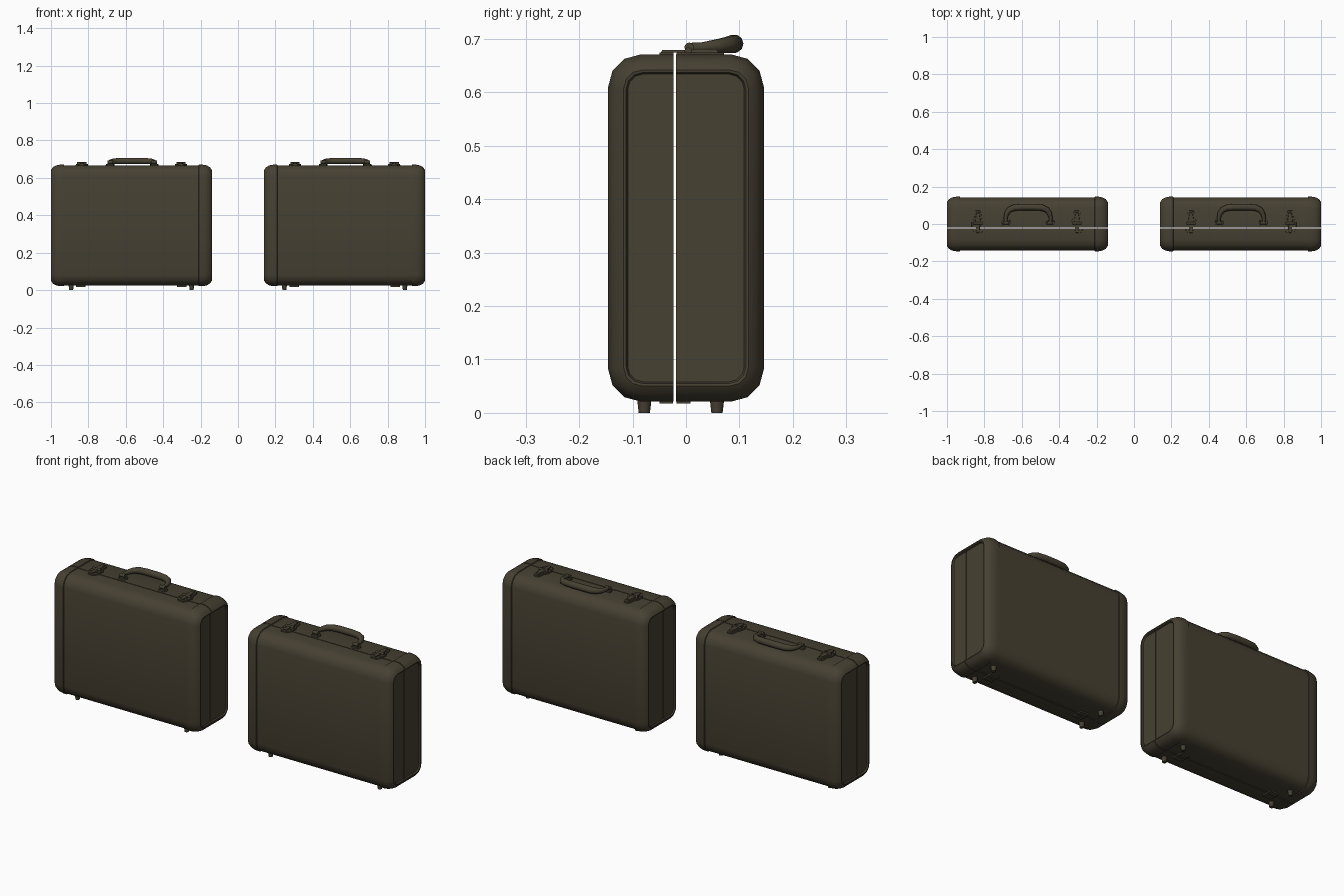
import bpy, bmesh, math
from mathutils import Vector, Matrix

cube = bpy.data.objects.get("Cube")
if cube:
    bpy.data.objects.remove(cube, do_unlink=True)

olive = bpy.data.materials.new("dark olive leather")
olive.use_nodes = True
COLOUR = (0.062, 0.052, 0.032, 1)
olive.diffuse_color = COLOUR
bsdf = olive.node_tree.nodes["Principled BSDF"]
bsdf.inputs["Base Color"].default_value = COLOUR
bsdf.inputs["Roughness"].default_value = 0.7

MID_Z, HALF_Y, HALF_Z = 0.346, 0.146, 0.325
TOP = MID_Z + HALF_Z
SEAM, GAP = -0.021, 0.002


def finish(name, bm, angle=35):
    bmesh.ops.recalc_face_normals(bm, faces=bm.faces)
    mesh = bpy.data.meshes.new(name)
    bm.to_mesh(mesh)
    bm.free()
    mesh.materials.append(olive)
    ob = bpy.data.objects.new(name, mesh)
    bpy.context.collection.objects.link(ob)
    bpy.ops.object.select_all(action='DESELECT')
    ob.select_set(True)
    bpy.context.view_layer.objects.active = ob
    bpy.ops.object.shade_smooth_by_angle(angle=math.radians(angle))
    return ob


def skin(bm, rings):
    """Join equal-length closed rings and cap both ends."""
    loops = [[bm.verts.new(p) for p in ring] for ring in rings]
    n = len(loops[0])
    for a, b in zip(loops, loops[1:]):
        for i in range(n):
            j = (i + 1) % n
            bm.faces.new((a[i], a[j], b[j], b[i]))
    bm.faces.new(loops[0])
    bm.faces.new(loops[-1])


def section(x, inset):
    """Rounded rectangle across the case at x."""
    r = 0.062 - inset * 0.9
    hy, hz = HALF_Y - inset - r, HALF_Z - inset - r
    pts = []
    for q, (sy, sz) in enumerate([(1, 1), (-1, 1), (-1, -1), (1, -1)]):
        for k in range(4):
            a = math.radians(90 * q + 30 * k)
            pts.append((x, sy * hy + r * math.cos(a), MID_Z + sz * hz + r * math.sin(a)))
    return pts


def shell(name, cx, side):
    """One half of the case, cut off at the seam."""
    half = [(0.422, 0.037), (0.429, 0.034), (0.43, 0.029), (0.42, 0.014), (0.402, 0.004),
            (0.38, 0), (0.361, 0), (0.359, 0.004)]
    stations = [(-x, i) for x, i in half] + [(x, i) for x, i in reversed(half)]
    bm = bmesh.new()
    skin(bm, [section(cx + x, i) for x, i in stations])
    cut = bmesh.ops.bisect_plane(bm, geom=bm.verts[:] + bm.edges[:] + bm.faces[:],
                                 plane_co=(0, SEAM + side * GAP, 0),
                                 plane_no=(0, -side, 0), clear_outer=True)
    edges = [e for e in cut["geom_cut"] if isinstance(e, bmesh.types.BMEdge)]
    bmesh.ops.triangle_fill(bm, edges=edges, use_beauty=True)
    finish(name, bm)


def prism(bm, outline, z0, z1, cx, shrink=1.0):
    """Upright block from a mirrored outline of (half width, y)."""
    pts = [(w, y) for w, y in outline] + [(-w, y) for w, y in reversed(outline)]
    my = sum(y for _, y in outline) / len(outline)
    skin(bm, [[(cx + w * s, my + (y - my) * s, z) for w, y in pts]
              for z, s in ((z0, 1), (z1, shrink))])


def rod(bm, centre, radius, depth, axis='Z', taper=1.0):
    rot = Matrix.Rotation(math.pi / 2, 4, 'Y') if axis == 'X' else Matrix()
    bmesh.ops.create_cone(bm, cap_ends=True, segments=12, radius1=radius * taper,
                          radius2=radius, depth=depth,
                          matrix=Matrix.Translation(centre) @ rot)


def latch(name, x):
    bm = bmesh.new()
    # rear plate and front catch, either side of the seam
    prism(bm, [(0.012, 0.072), (0.018, 0.06), (0.02, 0.03), (0.033, 0.01), (0.033, SEAM + GAP)],
          TOP - 0.008, TOP + 0.003, x, 0.97)
    prism(bm, [(0.033, SEAM - GAP), (0.026, -0.036), (0.017, -0.05)],
          TOP - 0.008, TOP + 0.003, x, 0.97)
    # raised lever and hooked tongue
    prism(bm, [(0.008, 0.062), (0.013, 0.035), (0.017, 0.0)], TOP, TOP + 0.01, x, 0.85)
    prism(bm, [(0.011, 0.005), (0.011, -0.03), (0.007, -0.047)],
          TOP + 0.003, TOP + 0.008, x, 0.9)
    rod(bm, (x, 0.004, TOP + 0.006), 0.007, 0.05, 'X')
    finish(name, bm)


def handle(name, cx):
    # grip tube, thin at the pivots and thick across the hand
    half = [(0.118, 0.008, 0.684, 0.009), (0.121, 0.03, 0.684, 0.010), (0.115, 0.055, 0.686, 0.013),
            (0.1, 0.076, 0.688, 0.0155), (0.075, 0.087, 0.69, 0.017), (0.035, 0.09, 0.691, 0.0175)]
    path = [(-x, y, z, r) for x, y, z, r in half] + half[::-1]
    pts = [Vector(p[:3]) for p in path]
    rings = []
    for i, p in enumerate(pts):
        along = (pts[min(i + 1, len(pts) - 1)] - pts[max(i - 1, 0)]).normalized()
        side = along.cross(Vector((0, 0, 1))).normalized()
        up = side.cross(along)
        centre, r = p + Vector((cx, 0, 0)), path[i][3]
        rings.append([centre + r * (math.cos(k * math.pi / 5) * side + math.sin(k * math.pi / 5) * up)
                      for k in range(10)])
    bm = bmesh.new()
    skin(bm, rings)
    finish(name, bm, 50)


def handle_mount(name, x):
    bm = bmesh.new()
    prism(bm, [(0.02, 0.022), (0.024, 0.01), (0.018, -0.008)], TOP - 0.008, TOP + 0.004, x, 0.92)
    rod(bm, (x, 0.006, TOP + 0.013), 0.009, 0.03, 'X')
    finish(name, bm)


def hinge(name, x):
    bm = bmesh.new()
    z = MID_Z - HALF_Z
    for y in (SEAM - 0.016, SEAM + 0.016):
        prism(bm, [(0.025, y - 0.013), (0.025, y + 0.013)], z - 0.003, z + 0.01, x)
    finish(name, bm)


# Two matching cases side by side
for label, cx in (("right", -0.57), ("left", 0.57)):
    shell(label + "_case_front_shell", cx, -1)
    shell(label + "_case_back_shell", cx, 1)
    handle(label + "_case_handle", cx + 0.004)
    for end, s in (("right", -1), ("left", 1)):
        prefix = f"{label}_case_{end}_"
        latch(prefix + "latch", cx + s * 0.265)
        handle_mount(prefix + "handle_mount", cx + 0.004 + s * 0.118)
        hinge(prefix + "hinge", cx + s * 0.27)
        for row, y in (("front", -0.078), ("back", 0.058)):
            bm = bmesh.new()
            rod(bm, (cx + s * 0.322, y, 0.015), 0.014, 0.03, taper=0.75)
            finish(prefix + row + "_foot", bm)
